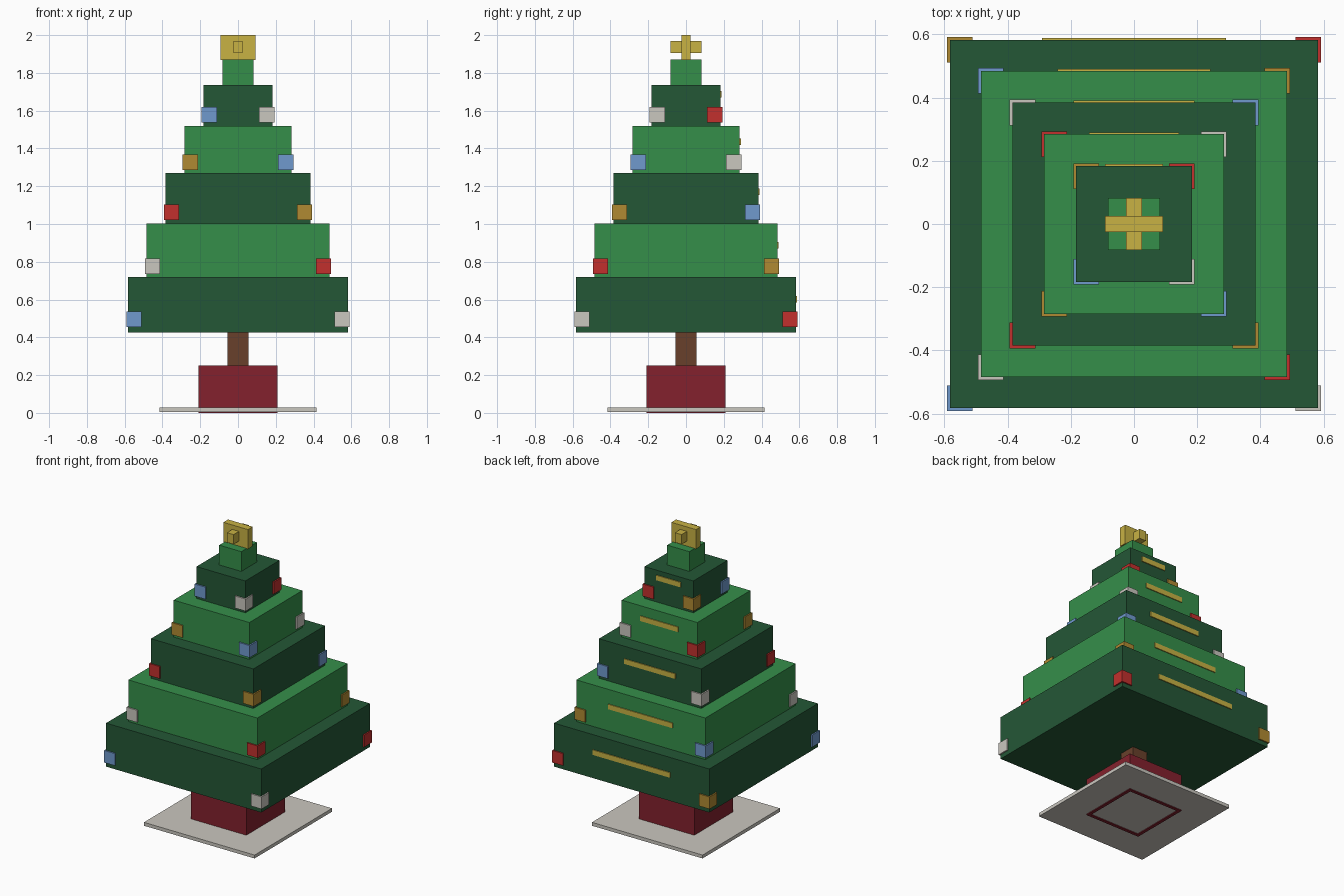
import bpy

cube = bpy.data.objects.get("Cube")
if cube:
    bpy.data.objects.remove(cube, do_unlink=True)


def material(name, rgb):
    """Flat colour from 0-255 display values, stored as linear."""
    lin = [((c / 255 + 0.055) / 1.055) ** 2.4 for c in rgb]
    m = bpy.data.materials.new(name)
    m.use_nodes = True
    m.diffuse_color = (*lin, 1)
    bsdf = m.node_tree.nodes["Principled BSDF"]
    bsdf.inputs["Base Color"].default_value = (*lin, 1)
    bsdf.inputs["Roughness"].default_value = 0.9
    return m


dark_green = material("dark green", (36, 87, 54))
light_green = material("light green", (53, 143, 74))
pot_red = material("pot red", (131, 33, 45))
brown = material("trunk brown", (104, 64, 43))
gold = material("gold", (200, 178, 68))
white = material("warm white", (202, 199, 191))
red = material("bauble red", (194, 48, 45))
blue = material("bauble blue", (112, 154, 206))
orange = material("bauble amber", (176, 138, 50))


def box(name, mat, x, y, z):
    """Box from (low, high) ranges on each axis."""
    bpy.ops.mesh.primitive_cube_add(size=1)
    ob = bpy.context.object
    ob.name = ob.data.name = name
    for v in ob.data.vertices:
        v.co = [(r[0] + r[1]) / 2 + c * (r[1] - r[0]) for r, c in zip((x, y, z), v.co)]
    ob.data.materials.append(mat)
    return ob


def block(name, mat, half, z0, z1):
    return box(name, mat, (-half, half), (-half, half), (z0, z1))


# Stand, pot and trunk
block("base_plate", white, 0.415, 0.005, 0.028)
block("pot", pot_red, 0.208, 0.02, 0.252)
block("trunk", brown, 0.056, 0.24, 0.43)

# Thin foot ring under the plate
for s in (-1, 1):
    edge = sorted((s * 0.187, s * 0.208))
    box("foot_ring_side", pot_red, edge, (-0.208, 0.208), (0, 0.02))
    box("foot_ring_end", pot_red, (-0.187, 0.187), edge, (0, 0.02))

# Stacked tiers: half width, bottom, top, bauble height, garland height
tiers = [
    (0.582, 0.425, 0.72, 0.495, 0.602),
    (0.484, 0.72, 1.002, 0.777, 0.887),
    (0.384, 1.002, 1.27, 1.062, 1.17),
    (0.284, 1.27, 1.52, 1.328, 1.436),
    (0.183, 1.52, 1.736, 1.578, 1.687),
]
corners = [(-1, -1), (1, -1), (1, 1), (-1, 1)]
bauble_colours = [blue, white, red, orange]

for i, (half, z0, z1, bauble_z, garland_z) in enumerate(tiers):
    block(f"tier_{i + 1}", light_green if i % 2 else dark_green, half, z0, z1)
    # Square baubles wrap the corners, colours shifting one step per tier
    out, inner = half + 0.009, half - 0.072
    for k, (sx, sy) in enumerate(corners):
        box(f"bauble_{i + 1}_{k + 1}", bauble_colours[(i + k) % 4],
            sorted((sx * inner, sx * out)), sorted((sy * inner, sy * out)),
            (bauble_z - 0.041, bauble_z + 0.041))
    # Garland strip on the back
    box(f"garland_{i + 1}", gold, (-half / 2, half / 2), (half - 0.01, half + 0.006),
        (garland_z - 0.017, garland_z + 0.017))

block("treetop", light_green, 0.083, 1.736, 1.87)

# Topper made of two crossed blocks
box("topper_plate", gold, (-0.092, 0.092), (-0.025, 0.025), (1.868, 2.0))
box("topper_cross", gold, (-0.025, 0.025), (-0.083, 0.083), (1.904, 1.97))
